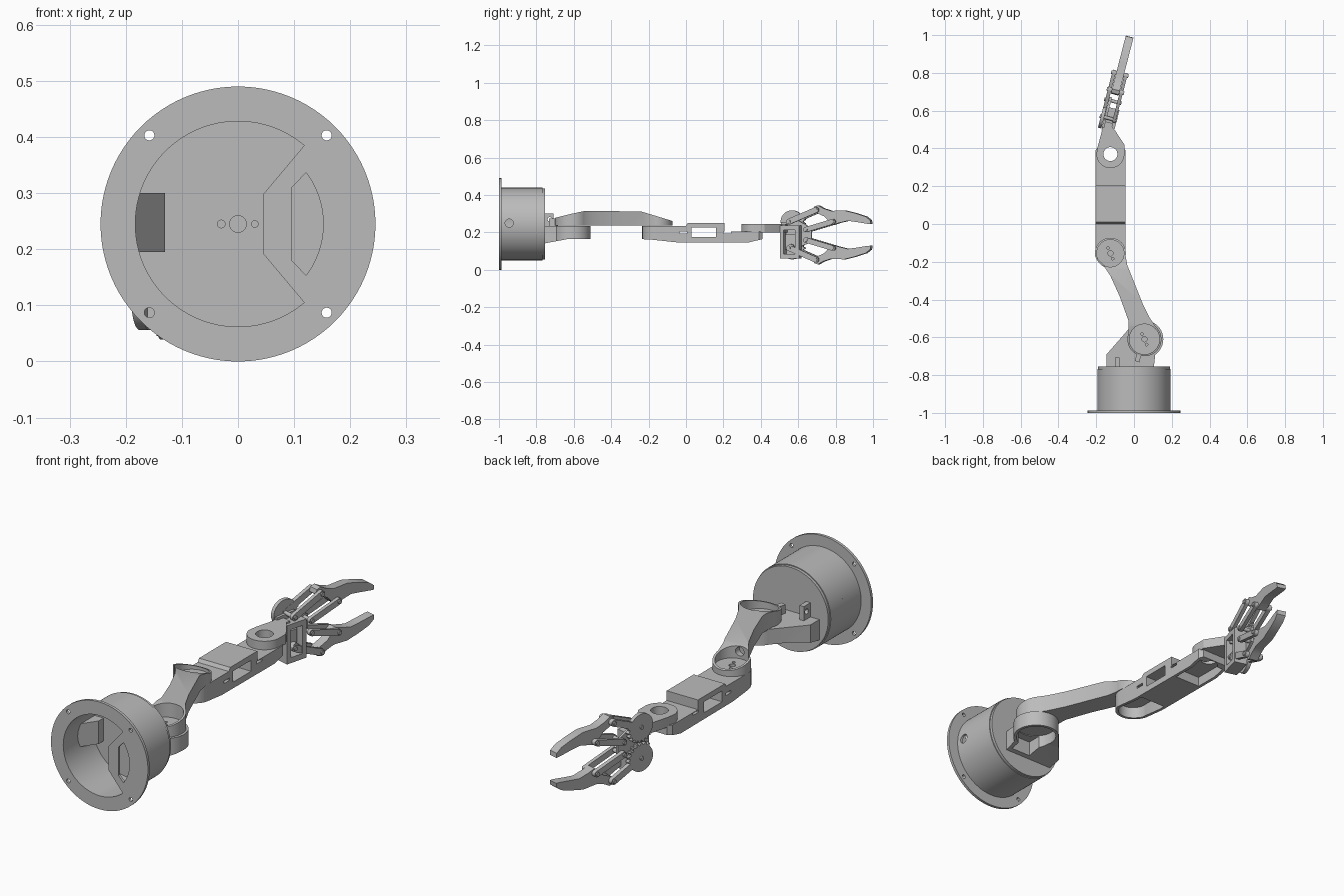
import bpy, bmesh, math
from mathutils import Vector

old = bpy.data.objects.get("Cube")
if old:
    bpy.data.objects.remove(old, do_unlink=True)

grey = bpy.data.materials.new("light_grey")
grey.use_nodes = True
grey.diffuse_color = (0.5, 0.5, 0.5, 1)
grey.node_tree.nodes["Principled BSDF"].inputs["Base Color"].default_value = (0.5, 0.5, 0.5, 1)

TILT = math.atan2(0.25, 0.968)
MID = 0.187      # height of the gripper's mirror plane
AXIS = 0.245     # height of the base axis
parts = []


def gripper_space(a, b, h):
    u = (a - 0.5) / math.cos(TILT)
    return (-0.15 + u * math.sin(TILT) + h * math.cos(TILT),
            0.5 + u * math.cos(TILT) - h * math.sin(TILT), b)


# Each map turns an outline point (a, b) and a depth h into a position
SPACE = {"x": lambda a, b, h: (h, a, b), "y": lambda a, b, h: (a, h, b),
         "z": lambda a, b, h: (a, b, h), "grip": gripper_space}


def arc(cx, cy, r, start=0, end=360, n=48):
    steps = n if end - start == 360 else n + 1
    angles = [math.radians(start + (end - start) * i / n) for i in range(steps)]
    return [(cx + r * math.cos(t), cy + r * math.sin(t)) for t in angles]


def rect(a0, a1, b0, b1):
    return [(a0, b0), (a1, b0), (a1, b1), (a0, b1)]


def capsule(p, q, r):
    t = math.degrees(math.atan2(q[1] - p[1], q[0] - p[0]))
    return arc(*q, r, t - 90, t + 90, 12) + arc(*p, r, t + 90, t + 270, 12)


def prism(name, outline, lo, hi, axis="z"):
    bm = bmesh.new()
    rings = [[bm.verts.new(SPACE[axis](a, b, h)) for a, b in outline] for h in (lo, hi)]
    n = len(outline)
    bm.faces.new(rings[0])
    bm.faces.new(rings[1])
    for i in range(n):
        j = (i + 1) % n
        bm.faces.new((rings[0][i], rings[0][j], rings[1][j], rings[1][i]))
    bmesh.ops.recalc_face_normals(bm, faces=bm.faces[:])
    return finish(name, bm)


def finish(name, bm):
    mesh = bpy.data.meshes.new(name)
    bm.to_mesh(mesh)
    bm.free()
    mesh.materials.append(grey)
    ob = bpy.data.objects.new(name, mesh)
    bpy.context.scene.collection.objects.link(ob)
    parts.append(ob)
    return ob


def combine(ob, tool, operation="DIFFERENCE"):
    mod = ob.modifiers.new("cut", "BOOLEAN")
    mod.operation, mod.object, mod.solver = operation, tool, "EXACT"
    graph = bpy.context.evaluated_depsgraph_get()
    mesh = bpy.data.meshes.new_from_object(ob.evaluated_get(graph))
    ob.modifiers.clear()
    ob.data = mesh
    parts.remove(tool)
    bpy.data.objects.remove(tool, do_unlink=True)


def cut(ob, outline, lo, hi, axis="z"):
    combine(ob, prism("cutter", outline, lo, hi, axis))


def shape_side(ob, profile):
    combine(ob, prism("side_profile", profile, -0.5, 0.5, "x"), "INTERSECT")


def turned(name, profile, steps=96):
    bm = bmesh.new()
    verts = [bm.verts.new((r, y, AXIS)) for r, y in profile]
    edges = [bm.edges.new((verts[i], verts[(i + 1) % len(verts)])) for i in range(len(verts))]
    bmesh.ops.spin(bm, geom=verts + edges, cent=(0, 0, AXIS), axis=(0, 1, 0),
                   angle=math.tau, steps=steps, use_merge=True)
    bmesh.ops.remove_doubles(bm, verts=bm.verts[:], dist=0.0001)
    bmesh.ops.recalc_face_normals(bm, faces=bm.faces[:])
    return finish(name, bm)


# Base: flanged hollow drum and its end cap
drum = turned("base_drum", [(0.183, -1), (0.245, -1), (0.245, -0.987), (0.194, -0.987),
                            (0.194, -0.768), (0.183, -0.768)])
for sx in (-1, 1):
    for sz in (-1, 1):
        cut(drum, arc(sx * 0.158, AXIS + sz * 0.158, 0.009, n=20), -1.1, -0.9, "y")
cut(drum, arc(-0.945, 0.25, 0.022, n=24), 0.1, 0.3, "x")
cap = prism("base_cap", arc(0, AXIS, 0.19, n=96), -0.785, -0.755, "y")
cut(cap, arc(0, AXIS, 0.015, n=24), -0.8, -0.775, "y")
for x, r in ((-0.03, 0.007), (0.03, 0.006)):
    cut(cap, arc(x, AXIS, r, n=16), -0.8, -0.765, "y")

# Cover plate with a curved slot, flush with the flange
cover = prism("base_cover_plate", [(0.118, AXIS + 0.14), (0.045, AXIS + 0.053),
              (0.045, AXIS - 0.053), (0.118, AXIS - 0.14)]
              + arc(0, AXIS, 0.185, -49.8, 49.8, 24), -1, -0.987, "y")
cut(cover, [(0.096, AXIS + 0.065), (0.096, AXIS - 0.065)] + arc(0, AXIS, 0.152, -37, 37, 20),
    -1.1, -0.9, "y")
prism("base_inner_block", [(-0.186, -0.9), (-0.13, -0.82), (-0.13, -0.78), (-0.186, -0.78)],
      0.195, 0.3)

# Shoulder bracket, a cup open from below
shoulder, elbow = (0.055, -0.61), (-0.125, -0.155)
bracket = prism("shoulder_bracket", [(-0.145, -0.757), (0.105, -0.757)]
                + arc(*shoulder, 0.1, -55, 150) + [(-0.145, -0.69)], 0.1, 0.235)
shape_side(bracket, [(-0.8, 0.133), (-0.63, 0.165), (-0.4, 0.165), (-0.4, 0.3), (-0.8, 0.3)])
cut(bracket, arc(*shoulder, 0.087), 0, 0.217)
cut(bracket, rect(-0.01, 0.09, -0.735, -0.6), 0, 0.214)
clip = prism("cable_clip", rect(-0.757, -0.708, 0.23, 0.3), -0.1, -0.078, "x")
cut(clip, arc(-0.728, 0.27, 0.012, n=16), -0.2, 0, "x")
prism("stop_peg", [(0.005, -0.725), (0.028, -0.732), (0.038, -0.692), (0.015, -0.685)], 0.23, 0.275)

# Upper arm: curved link with an open cup at each end
arm = prism("upper_arm", arc(*elbow, 0.082, -10, 195)
            + [(-0.165, -0.215), (-0.125, -0.275), (-0.075, -0.385), (-0.03, -0.51)]
            + arc(*shoulder, 0.09, 160, 410)
            + [(0.085, -0.5), (0.045, -0.42), (0.005, -0.32), (-0.035, -0.22)], 0.2, 0.35)
shape_side(arm, [(-0.75, 0.236), (0, 0.236), (-0.07, 0.26), (-0.16, 0.288), (-0.24, 0.312),
                 (-0.54, 0.315), (-0.62, 0.298), (-0.75, 0.265)])
for (cx, cy), r in ((shoulder, 0.08), (elbow, 0.072)):
    cut(arm, arc(cx, cy, r), 0.25, 0.4)
    for dx, dy, hole in ((0, 0, 0.014), (-0.012, 0.028, 0.007), (0.012, -0.028, 0.007)):
        cut(arm, arc(cx + dx, cy + dy, hole, n=16), 0.238, 0.4)
cut(arm, arc(-0.115, 0.283, 0.02, n=24), -0.25, -0.05, "y")

# Forearm: rounded housing, raised mid box, side window and lower pockets
cx = elbow[0]
forearm = prism("forearm", arc(*elbow, 0.079, 180, 360) + [(-0.046, 0.39), (-0.06, 0.41),
                (-0.19, 0.41), (-0.204, 0.39)], 0.1, 0.3)
shape_side(forearm, [(-0.3, 0.165), (-0.2, 0.163), (-0.05, 0.147), (0.33, 0.145), (0.42, 0.167),
                     (0.42, 0.206), (0.205, 0.206), (0.205, 0.25), (0.01, 0.25), (0.0, 0.235),
                     (-0.3, 0.235)])
cut(forearm, rect(0.03, 0.16, 0.175, 0.225), -0.5, 0.5, "x")
cut(forearm, arc(*elbow, 0.066), 0, 0.215)
cut(forearm, rect(-0.19, -0.06, -0.15, -0.02), 0, 0.215)
cut(forearm, rect(-0.19, -0.06, 0.22, 0.385), 0, 0.19)
for y in (-0.035, 0.2):
    cut(forearm, rect(y, y + 0.04, 0.193, 0.204), -0.5, 0.5, "x")

# Wrist plate with a through hole
wrist_hole = arc(cx, 0.37, 0.037)
cut(forearm, wrist_hole, 0, 0.5)
wrist = prism("wrist_plate", arc(cx, 0.37, 0.074, 180, 360) + [(-0.051, 0.42), (-0.1, 0.495),
              (-0.125, 0.525), (-0.165, 0.51), (-0.192, 0.41)], 0.2, 0.245)
cut(wrist, wrist_hole, 0, 0.5)

# Gripper body: servo frame and carrier plate
frame = prism("gripper_servo_frame", rect(0.513, 0.615, 0.06, 0.237), -0.015, 0.045, "grip")
cut(frame, rect(0.533, 0.595, 0.085, 0.213), -0.1, 0.1, "grip")
prism("gripper_servo", rect(0.537, 0.591, 0.11, 0.19), -0.012, 0.015, "grip")
prism("gripper_servo_hub", arc(0.568, 0.12, 0.017, n=20), -0.03, 0.035, "grip")
prism("gripper_carrier", [(0.505, 0.12), (0.6, 0.12), (0.668, 0.15), (0.668, 0.224),
                          (0.6, 0.262), (0.505, 0.255)], -0.022, -0.01, "grip")
prism("gripper_mount", rect(0.49, 0.54, 0.2, 0.245), -0.02, 0.03, "grip")

# Gears, links, pins and fingers, mirrored above and below the middle
finger_shape = [(0.685, 0.318), (0.69, 0.338), (0.71, 0.345), (0.74, 0.328), (0.78, 0.315),
                (0.85, 0.318), (0.91, 0.303), (0.965, 0.285), (0.99, 0.265), (0.992, 0.245),
                (0.975, 0.246), (0.92, 0.255), (0.87, 0.262), (0.82, 0.25), (0.79, 0.24),
                (0.772, 0.255), (0.745, 0.285), (0.7, 0.305)]
gear_pin, outer_pin = (0.56, 0.258), (0.703, 0.32)
inner_pin, tip_pin = (0.65, 0.215), (0.793, 0.258)
for label, flip in (("upper", 1), ("lower", -1)):
    def side(points):
        return [(a, MID + flip * (b - MID)) for a, b in points]

    teeth = []
    for i in range(80):
        t = math.tau * (i + 0.5 + flip) / 80
        toothed = math.sin(t) < 0.3 and math.cos(t) > -0.7
        r = 0.071 if toothed and i % 4 < 2 else 0.06
        teeth.append((gear_pin[0] + r * math.cos(t), gear_pin[1] + r * math.sin(t)))
    prism(label + "_gear", side(teeth), -0.042, -0.024, "grip")
    prism(label + "_finger", side(finger_shape), -0.021, 0.021, "grip")
    for where, lo, hi in (("left", -0.042, -0.023), ("right", 0.023, 0.04)):
        prism(f"{label}_{where}_outer_link", side(capsule(gear_pin, outer_pin, 0.015)), lo, hi, "grip")
        prism(f"{label}_{where}_inner_link", side(capsule(inner_pin, tip_pin, 0.014)), lo, hi, "grip")
    for i, pin in enumerate((gear_pin, outer_pin, inner_pin, tip_pin)):
        prism(f"{label}_pin_{i + 1}", side(arc(*pin, 0.009, n=16)), -0.048, 0.046, "grip")

# Smooth the round walls and keep the edges sharp
bpy.ops.object.select_all(action="DESELECT")
for ob in parts:
    ob.select_set(True)
bpy.context.view_layer.objects.active = parts[0]
bpy.ops.object.shade_smooth_by_angle(angle=math.radians(30))
